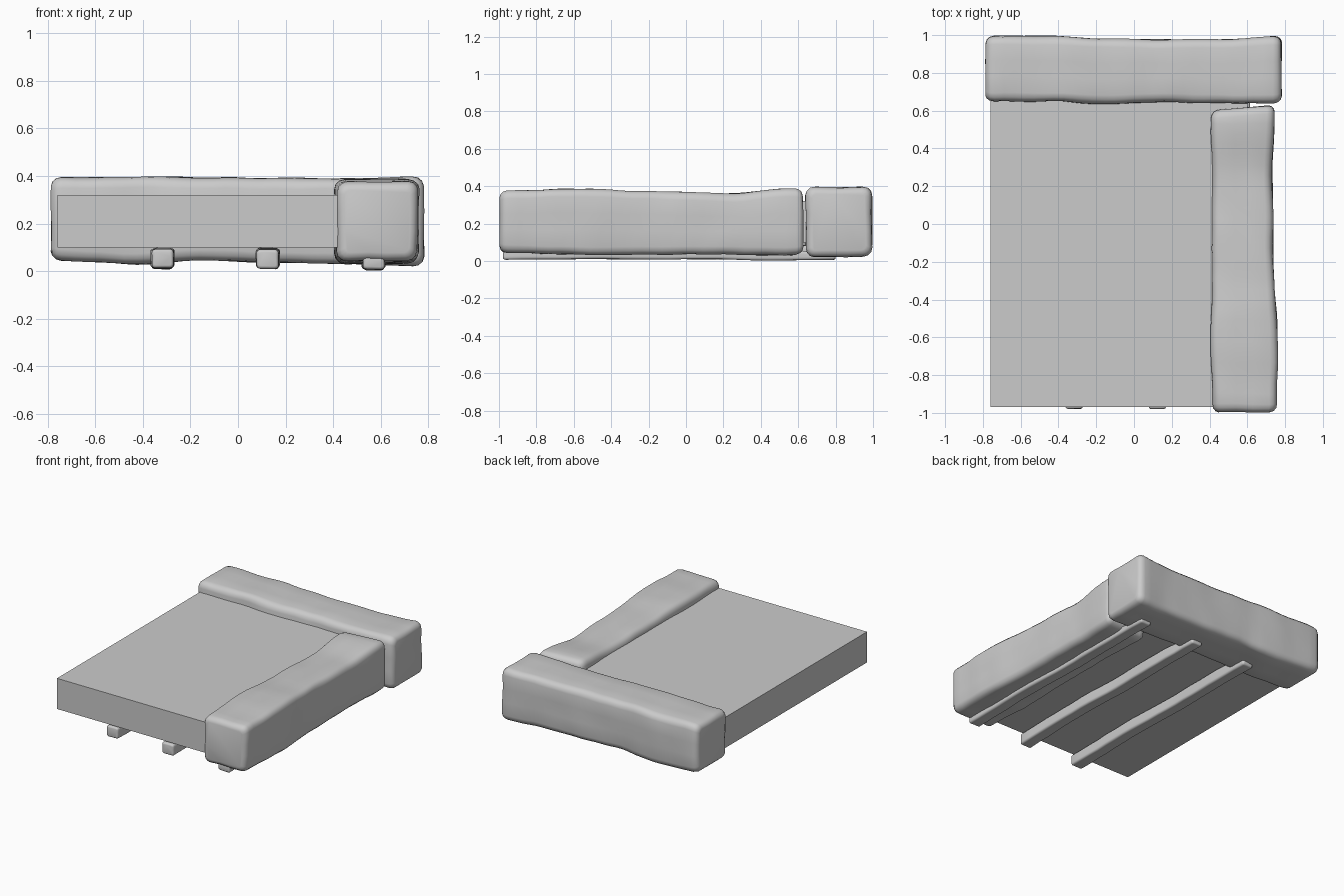
import bpy, bmesh, math
from mathutils import Vector, noise

if "Cube" in bpy.data.objects:
    bpy.data.objects.remove(bpy.data.objects["Cube"])


def sample(stations, t):
    # smooth interpolation between cross-section stations (t, side_lo, side_hi, z_lo, z_hi)
    if t <= stations[0][0]:
        return stations[0][1:]
    for a, b in zip(stations, stations[1:]):
        if t <= b[0]:
            f = (t - a[0]) / (b[0] - a[0])
            f = f * f * (3 - 2 * f)
            return [p + (q - p) * f for p, q in zip(a[1:], b[1:])]
    return stations[-1][1:]


def section(lo, hi, zlo, zhi, r):
    # rounded rectangle with extra points along each side
    corners = [(hi - r, zhi - r, 0), (lo + r, zhi - r, 90),
               (lo + r, zlo + r, 180), (hi - r, zlo + r, 270)]
    arcs = [[(cx + r * math.cos(math.radians(a + k * 30)),
              cz + r * math.sin(math.radians(a + k * 30))) for k in range(4)]
            for cx, cz, a in corners]
    pts = []
    for i, arc in enumerate(arcs):
        nxt = arcs[(i + 1) % 4][0]
        pts += arc
        for f in (0.33, 0.67):
            pts.append((arc[-1][0] + (nxt[0] - arc[-1][0]) * f,
                        arc[-1][1] + (nxt[1] - arc[-1][1]) * f))
    return pts


def rough_beam(name, stations, along, r, rough, steps, skew=0.0):
    t0, t1 = stations[0][0], stations[-1][0]
    # rounded ends, evenly spaced middle
    spots = []
    for k in range(4):
        a = math.radians(k * 30)
        spots.append((t0 + r * (1 - math.sin(a)), r * (1 - math.cos(a))))
    spots = [(t0 + r * (1 - math.cos(math.radians(k * 30))),
              r * (1 - math.sin(math.radians(k * 30))) * 0.8) for k in range(4)]
    ends = [(t0 + t1 - t, inset) for t, inset in reversed(spots)]
    span = t1 - t0 - 2 * r
    mid = [(t0 + r + span * i / steps, 0) for i in range(1, steps)]
    bm = bmesh.new()
    rings = []
    for t, inset in spots + mid + ends:
        lo, hi, zlo, zhi = sample(stations, t)
        ring = []
        for u, z in section(lo + inset, hi - inset, zlo + inset, zhi - inset,
                            max(r - inset * 0.6, r * 0.4)):
            tt = t
            if t > t1 - 2 * r:
                tt += skew * ((u - lo) / (hi - lo) - 1)
            p = Vector((tt, u, z)) if along == 'X' else Vector((u, tt, z))
            ring.append(bm.verts.new(p + noise.noise_vector(p * 7) * rough))
        rings.append(ring)
    n = len(rings[0])
    for a, b in zip(rings, rings[1:]):
        for i in range(n):
            j = (i + 1) % n
            bm.faces.new((a[i], a[j], b[j], b[i]))
    bm.faces.new(rings[0])
    bm.faces.new(rings[-1])
    bmesh.ops.recalc_face_normals(bm, faces=bm.faces)
    me = bpy.data.meshes.new(name)
    bm.to_mesh(me)
    bm.free()
    ob = bpy.data.objects.new(name, me)
    bpy.context.collection.objects.link(ob)
    bpy.ops.object.select_all(action='DESELECT')
    ob.select_set(True)
    bpy.context.view_layer.objects.active = ob
    bpy.ops.object.shade_smooth_by_angle(angle=math.radians(40))
    return ob


# flat platform slab, running into both rough beams
x0, x1, y0, y1, z0, z1 = -0.76, 0.60, -0.97, 0.80, 0.10, 0.32
bpy.ops.mesh.primitive_cube_add(size=1, location=((x0 + x1) / 2, (y0 + y1) / 2, (z0 + z1) / 2))
slab = bpy.context.object
slab.name = "platform_slab"
slab.scale = (x1 - x0, y1 - y0, z1 - z0)

# rough stone beam along the back
rough_beam("back_beam", [
    (-0.785, 0.65, 0.995, 0.045, 0.395), (-0.43, 0.65, 0.995, 0.03, 0.395),
    (-0.18, 0.635, 0.98, 0.045, 0.395), (0.20, 0.645, 0.975, 0.035, 0.39),
    (0.50, 0.64, 0.977, 0.03, 0.392), (0.78, 0.64, 0.995, 0.02, 0.395)],
    'X', 0.045, 0.006, 28)

# rough stone beam along the right side, with a slanted rear end
rough_beam("right_beam", [
    (-0.995, 0.415, 0.755, 0.045, 0.372), (-0.60, 0.405, 0.76, 0.035, 0.388),
    (-0.20, 0.413, 0.738, 0.035, 0.372), (0.25, 0.415, 0.732, 0.035, 0.36),
    (0.56, 0.405, 0.742, 0.03, 0.388), (0.63, 0.405, 0.745, 0.035, 0.385)],
    'Y', 0.042, 0.006, 28, skew=0.03)

# three thin runners underneath
for name, x, lo, hi in (("left_runner", -0.317, 0.012, 0.092),
                        ("middle_runner", 0.126, 0.012, 0.092),
                        ("right_runner", 0.57, 0.008, 0.062)):
    w = 0.046
    rough_beam(name, [
        (-0.98, x - w, x + w, lo, hi), (-0.4, x - w + 0.01, x + w + 0.004, lo + 0.002, hi + 0.004),
        (0.1, x - w - 0.004, x + w - 0.01, lo, hi + 0.004),
        (0.45, x - w + 0.006, x + w, lo - 0.004, hi),
        (0.80, x - w, x + w - 0.006, lo - 0.002, hi - 0.015)],
        'Y', 0.014, 0.004, 20)
